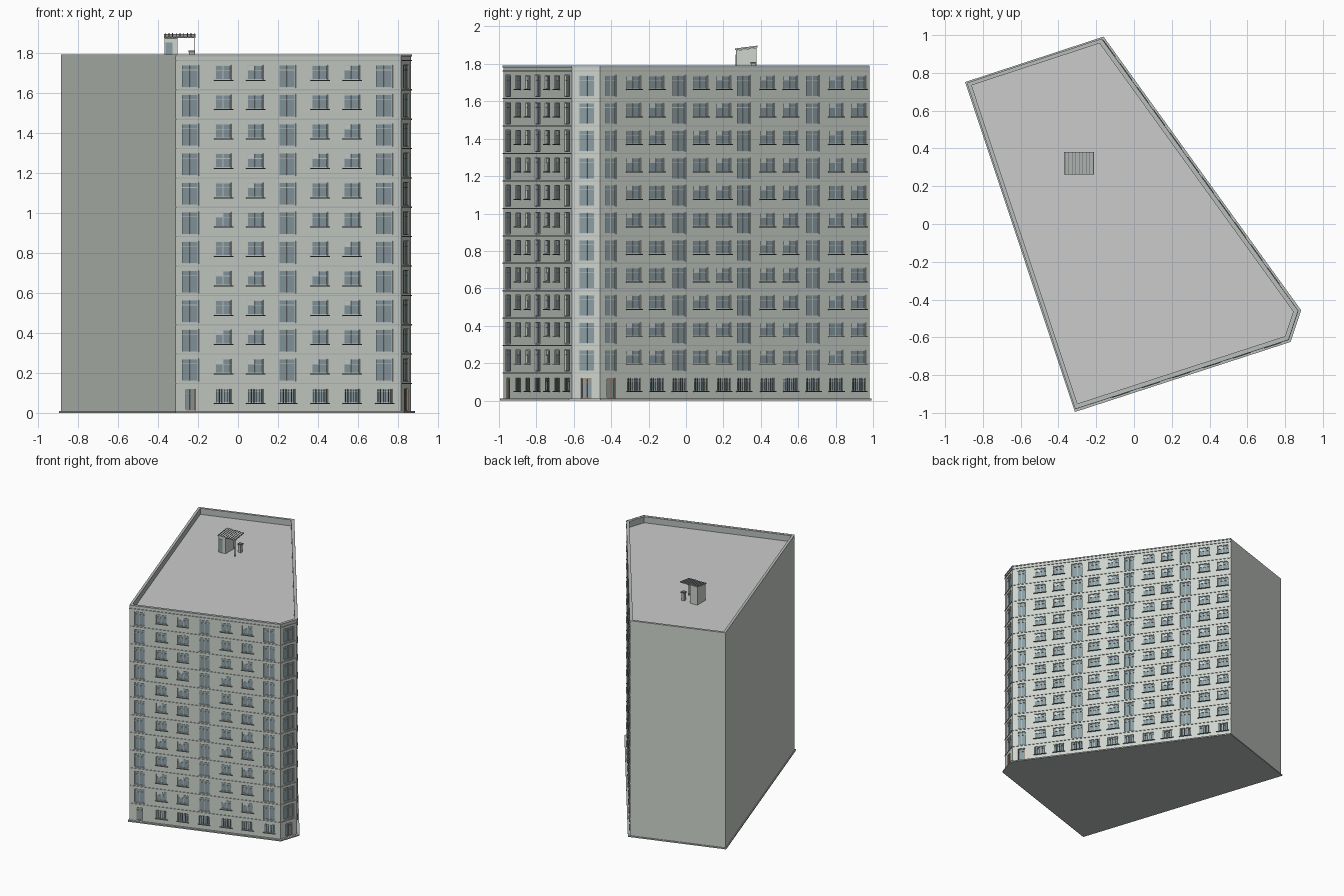
import bpy, bmesh, random
from mathutils import Vector
from mathutils.geometry import intersect_line_line_2d, intersect_line_line

if "Cube" in bpy.data.objects:
    bpy.data.objects.remove(bpy.data.objects["Cube"])

random.seed(4)
H, ROOF, PITCH, FLOORS, DEPTH = 1.79, 1.74, 0.1468, 12, 0.012
# footprint corners: three windowed sides first, then two blank sides
FP = [Vector(p) for p in ((-.312, -.976), (.815, -.61), (.865, -.46), (-.175, .98), (-.885, .747))]


def material(name, rgb):
    m = bpy.data.materials.new(name)
    m.diffuse_color = (*rgb, 1)
    m.use_nodes = True
    m.node_tree.nodes["Principled BSDF"].inputs["Base Color"].default_value = m.diffuse_color
    return m


MATS = {
    "wall": material("wall_paint", (.62, .66, .61)),
    "roof": material("roof_felt", (.63, .63, .61)),
    "trim": material("trim_grey", (.48, .52, .50)),
    "glass": material("glass", (.26, .34, .37)),
    "frame": material("frame_grey", (.55, .60, .60)),
    "blind": material("blind", (.62, .68, .68)),
    "dark": material("dark_metal", (.16, .17, .17)),
    "door": material("door_brown", (.40, .27, .19)),
}
parts = {}


def part(name, mat):
    return parts.setdefault(name, (bmesh.new(), mat))[0]


def face(bm, pts):
    return bm.faces.new([bm.verts.new(p) for p in pts])


def prism(bm, bottom, top):
    n = len(bottom)
    b = [bm.verts.new(p) for p in bottom]
    t = [bm.verts.new(p) for p in top]
    fs = [bm.faces.new(b[::-1]), bm.faces.new(t)]
    fs += [bm.faces.new((b[i], b[(i + 1) % n], t[(i + 1) % n], t[i])) for i in range(n)]
    bmesh.ops.recalc_face_normals(bm, faces=fs)


def box(bm, x0, x1, y0, y1, z0, z1):
    ring = ((x0, y0), (x1, y0), (x1, y1), (x0, y1))
    prism(bm, [(x, y, z0) for x, y in ring], [(x, y, z1) for x, y in ring])


def offset(dists):
    """Footprint with every side moved outward by its own distance."""
    lines = []
    for i, d in enumerate(dists):
        p, q = FP[i], FP[(i + 1) % 5]
        u = (q - p).normalized()
        n = Vector((u.y, -u.x)) * d
        lines.append(((p + n).to_3d(), (q + n).to_3d()))
    return [intersect_line_line(*lines[i - 1], *lines[i])[0].to_2d() for i in range(5)]


def at(p, z):
    return (p.x, p.y, z)


# blank walls, parapet and roof
shell = part("walls", "wall")
for i in (3, 4):
    p, q = FP[i], FP[(i + 1) % 5]
    face(shell, [at(p, 0), at(q, 0), at(q, H), at(p, H)])
inner = offset([-.02] * 5)
par, roof = part("parapet", "trim"), part("roof", "roof")
for i in range(5):
    j = (i + 1) % 5
    face(par, [at(FP[i], H), at(FP[j], H), at(inner[j], H), at(inner[i], H)])
    face(par, [at(inner[i], H), at(inner[j], H), at(inner[j], ROOF), at(inner[i], ROOF)])
face(roof, [at(p, ROOF) for p in inner])

# ground plinth
pl = offset([.018, .018, .018, .007, .007])
prism(part("plinth", "trim"), [at(p, 0) for p in pl], [at(p, .01) for p in pl])

# floor bands and cornice wrapping the three windowed sides


def band(name, z0, z1, d):
    ring = offset([d] * 3 + [0, 0])[:4] + offset([-.003] * 3 + [0, 0])[:4][::-1]
    prism(part(name, "trim"), [at(p, z0) for p in ring], [at(p, z1) for p in ring])


for k in range(1, FLOORS):
    band("floor_bands", k * PITCH - .003, k * PITCH + .003, .004)
band("cornice", FLOORS * PITCH - .003, FLOORS * PITCH + .003, .005)
band("parapet_cap", H - .008, H + .001, .004)


class Facade:
    def __init__(self, i):
        self.p, q = FP[i], FP[i + 1]
        self.len = (q - self.p).length
        self.u = (q - self.p).normalized()
        self.n = Vector((self.u.y, -self.u.x))

    def pt(self, s, z, d=0):
        return at(self.p + self.u * s + self.n * d, z)

    def quad(self, s0, s1, z0, z1):
        face(shell, [self.pt(s0, z0), self.pt(s1, z0), self.pt(s1, z1), self.pt(s0, z1)])

    def box(self, name, mat, s0, s1, z0, z1, d0, d1):
        ring = ((s0, d0), (s0, d1), (s1, d1), (s1, d0))
        prism(part(name, mat), [self.pt(s, z0, d) for s, d in ring], [self.pt(s, z1, d) for s, d in ring])

    def opening(self, kind, s0, s1, z0, z1):
        pt, D = self.pt, -DEPTH
        # reveals
        face(shell, [pt(s0, z0), pt(s1, z0), pt(s1, z0, D), pt(s0, z0, D)])
        face(shell, [pt(s0, z1, D), pt(s1, z1, D), pt(s1, z1), pt(s0, z1)])
        face(shell, [pt(s0, z0), pt(s0, z0, D), pt(s0, z1, D), pt(s0, z1)])
        face(shell, [pt(s1, z1), pt(s1, z1, D), pt(s1, z0, D), pt(s1, z0)])
        m, w = (s0 + s1) / 2, .004
        door = kind == "door"
        fn, fm = ("door_frames", "door") if door else ("window_frames", "frame")
        self.box("door_panels" if door else "window_glass", "glass", s0, s1, z0, z1, D - .003, D + .002)
        # frame, mullion and transom
        zt = z0 + (z1 - z0) * (.62 if kind == "win" else .76)
        for a, b, c, e in ((s0, s0 + w, z0, z1), (s1 - w, s1, z0, z1), (m - w / 2, m + w / 2, z0 + w, z1 - w),
                           (s0 + w, s1 - w, z0, z0 + w), (s0 + w, s1 - w, z1 - w, z1),
                           (s0 + w, s1 - w, zt, zt + .003)):
            self.box(fn, fm, a, b, c, e, D, D + .006)
        if kind == "win" and random.random() < .5:
            self.box("blinds", "blind", s0 + w, m - w / 2, zt, z1 - w, D, D + .003)
        if kind in ("win", "barred"):
            self.box("window_sills", "dark", s0 - .008, s1 + .008, z0 - .005, z0, -.002, .008)
        if kind == "barred":
            for j in range(6):
                c = s0 + (s1 - s0) * (j + .5) / 6
                self.box("window_bars", "dark", c - .0015, c + .0015, z0, z1, -.003, 0)

    def build(self, columns):
        """columns: (centre along wall, width, is_tall, ground-floor kind, ground width)"""
        for k in range(FLOORS):
            zb, zt, s = k * PITCH, (k + 1) * PITCH, 0
            for c, w, tall, gkind, gw in columns:
                if k == 0:
                    kind, w = gkind, gw
                    lo, hi = (.012, .12) if kind == "door" else (.05, .12)
                else:
                    kind = "tall" if tall else "win"
                    lo, hi = (.01, .125) if tall else (.05, .123)
                s0, s1 = c - w / 2, c + w / 2
                self.quad(s, s0, zb, zt)
                self.quad(s0, s1, zb, zb + lo)
                self.quad(s0, s1, zb + hi, zt)
                self.opening(kind, s0, s1, zb + lo, zb + hi)
                s = s1
            self.quad(s, self.len, zb, zt)
        self.quad(0, self.len, FLOORS * PITCH, H)


# front side (columns read along x)
f = Facade(0)
cols = [(-.237, 1), (-.0725, 0), (.0875, 0), (.2475, 1), (.41, 0), (.57, 0), (.7325, 1)]
f.build([((x - FP[0].x) / f.u.x, .087 if t else .083, t, "barred" if i else "door", .083 if i else .05)
         for i, (x, t) in enumerate(cols)])
# cut corner
f = Facade(1)
f.build([((-.533 - FP[1].y) / f.u.y, .09, 1, "door", .058)])
# long right side (columns read along y)
f = Facade(2)
cols = [(-.4, 1), (-.278, 0), (-.155, 0), (-.035, 1), (.08, 0), (.203, 0),
        (.31, 1), (.437, 0), (.56, 0), (.68, 1), (.803, 0), (.925, 0)]
f.build([((y - FP[2].y) / f.u.y, (.085 if i else .068) if t else .091, t, "barred" if i else "door",
          .086 if i else .055) for i, (y, t) in enumerate(cols)])

# roof access hut with sloping canopy, post and vent
hut = [(-.368, .268), (-.302, .268), (-.302, .378), (-.368, .378)]
prism(part("roof_hut", "wall"), [(x, y, ROOF) for x, y in hut],
      [(x, y, 1.872 + (y - .268) * .13) for x, y in hut])
box(part("roof_hut_door", "glass"), -.362, -.328, .265, .269, ROOF, 1.85)
can = [(-.37, .262), (-.212, .262), (-.212, .382), (-.37, .382)]
cz = [1.873 + (y - .262) * .13 for x, y in can]
prism(part("hut_canopy", "trim"), [(x, y, z) for (x, y), z in zip(can, cz)],
      [(x, y, z + .006) for (x, y), z in zip(can, cz)])
for i in range(9):
    x = -.366 + i * .0185
    prism(part("canopy_ribs", "dark"), [(x + a, y, 1.878 + (y - .262) * .13) for a, y in
          ((0, .262), (.004, .262), (.004, .382), (0, .382))],
          [(x + a, y, 1.882 + (y - .262) * .13) for a, y in
          ((0, .262), (.004, .262), (.004, .382), (0, .382))])
box(part("canopy_post", "dark"), -.218, -.214, .266, .27, ROOF, 1.875)
box(part("roof_vent", "trim"), -.244, -.218, .347, .373, ROOF, 1.80)
box(part("roof_vent_cap", "dark"), -.247, -.215, .344, .376, 1.80, 1.81)

# turn every collected part into an object
for name, (bm, mat) in parts.items():
    if name in ("walls", "parapet"):
        bmesh.ops.remove_doubles(bm, verts=bm.verts, dist=1e-5)
    me = bpy.data.meshes.new(name)
    bm.to_mesh(me)
    bm.free()
    me.materials.append(MATS[mat])
    bpy.context.collection.objects.link(bpy.data.objects.new(name, me))
